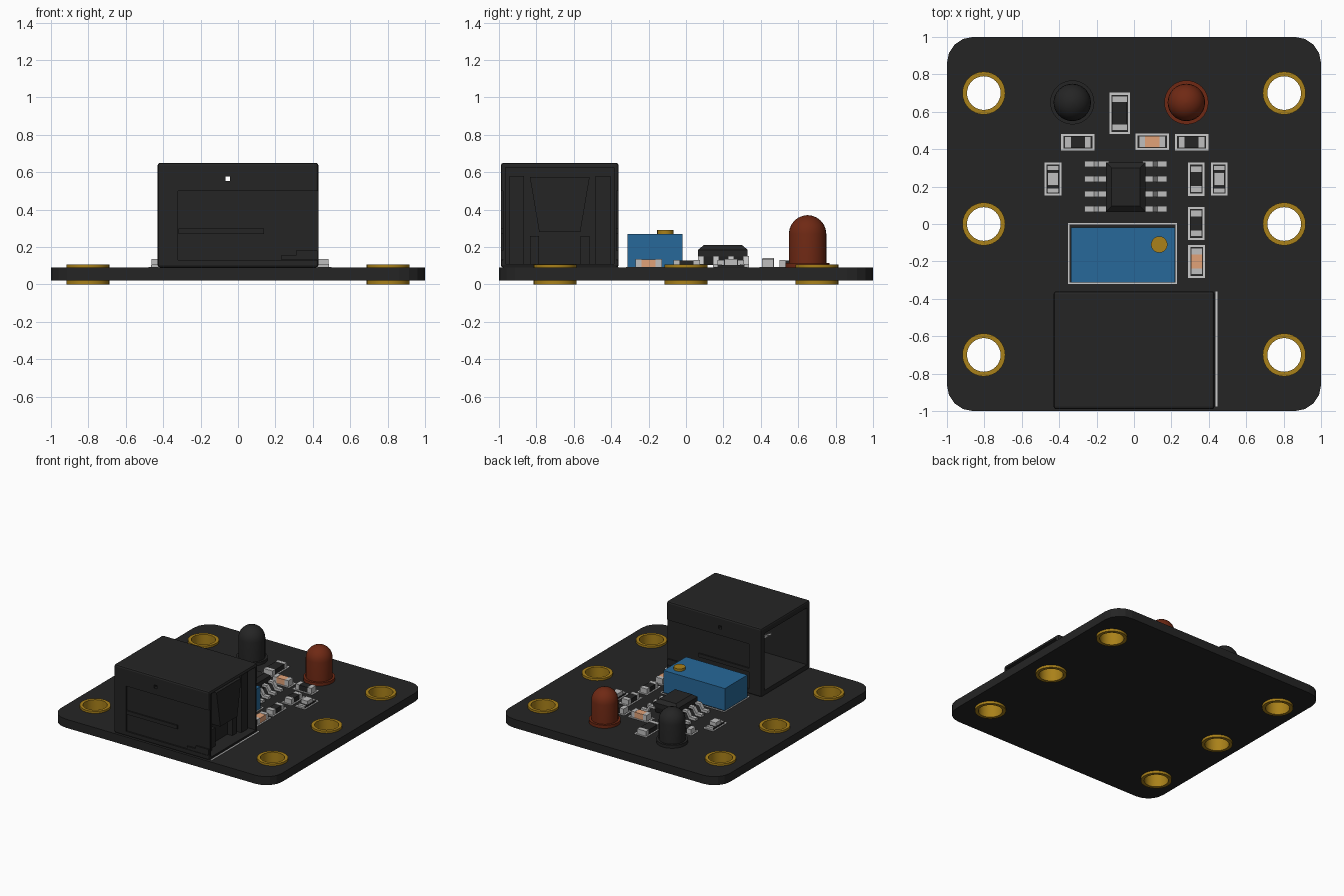
import bpy, bmesh, math
from mathutils import Matrix, Vector

if "Cube" in bpy.data.objects:
    bpy.data.objects.remove(bpy.data.objects["Cube"])

def material(name, r, g, b):
    m = bpy.data.materials.new(name)
    m.diffuse_color = (r, g, b, 1)
    m.use_nodes = True
    m.node_tree.nodes["Principled BSDF"].inputs["Base Color"].default_value = m.diffuse_color
    return m

BLACK = material("black", 0.018, 0.018, 0.018)
GOLD = material("gold", 0.40, 0.22, 0.01)
BLUE = material("blue", 0.02, 0.14, 0.32)
RED = material("dark red", 0.16, 0.022, 0.007)
TAN = material("tan", 0.75, 0.36, 0.19)
METAL = material("light metal", 0.52, 0.52, 0.52)
SILK = material("silk white", 0.60, 0.60, 0.60)
TOP = 0.09  # board top surface

def finish(name, bm, mats, smooth=False):
    bmesh.ops.recalc_face_normals(bm, faces=bm.faces)
    me = bpy.data.meshes.new(name)
    bm.to_mesh(me)
    bm.free()
    for m in mats:
        me.materials.append(m)
    ob = bpy.data.objects.new(name, me)
    bpy.context.collection.objects.link(ob)
    bpy.context.view_layer.objects.active = ob
    if smooth:
        for o in bpy.context.selected_objects:
            o.select_set(False)
        ob.select_set(True)
        bpy.ops.object.shade_smooth_by_angle(angle=math.radians(35))
    return ob

def add_box(bm, x0, x1, y0, y1, z0, z1, mi=0):
    mat = Matrix.Translation(((x0 + x1) / 2, (y0 + y1) / 2, (z0 + z1) / 2)) @ \
        Matrix.Diagonal((x1 - x0, y1 - y0, z1 - z0, 1))
    vs = bmesh.ops.create_cube(bm, size=1, matrix=mat)["verts"]
    for f in {f for v in vs for f in v.link_faces}:
        f.material_index = mi

def boxes(name, mats, items):
    bm = bmesh.new()
    for it in items:
        add_box(bm, *it)
    return finish(name, bm, mats)

def add_prism(bm, pts, offset):
    """Extrude a flat polygon of 3D points along an offset."""
    f = bm.faces.new([bm.verts.new(p) for p in pts])
    ext = bmesh.ops.extrude_face_region(bm, geom=[f], use_keep_orig=True)["geom"]
    bmesh.ops.translate(bm, vec=offset, verts=[g for g in ext if isinstance(g, bmesh.types.BMVert)])

def lathe(name, profile, n, mat, x, y, closed=False):
    """Spin (radius, z) points; open profiles are capped at both ends."""
    bm = bmesh.new()
    rings = [[bm.verts.new((x + r * math.cos(2 * math.pi * i / n),
                            y + r * math.sin(2 * math.pi * i / n), z)) for i in range(n)]
             for r, z in profile]
    pairs = list(zip(rings, rings[1:])) + ([(rings[-1], rings[0])] if closed else [])
    for a, b in pairs:
        for i in range(n):
            j = (i + 1) % n
            bm.faces.new((a[i], a[j], b[j], b[i]))
    if not closed:
        bm.faces.new(rings[0])
        bm.faces.new(rings[-1])
    return finish(name, bm, [mat], True)

def cut(ob, cutter):
    mod = ob.modifiers.new("cut", "BOOLEAN")
    mod.operation, mod.solver, mod.object = "DIFFERENCE", "EXACT", cutter
    bpy.context.view_layer.objects.active = ob
    bpy.ops.object.modifier_apply(modifier=mod.name)
    bpy.data.objects.remove(cutter)

# Board with rounded corners
R = 0.14
outline = []
for k, (sx, sy) in enumerate([(1, 1), (-1, 1), (-1, -1), (1, -1)]):
    for i in range(5):
        a = math.pi / 2 * (k + i / 4)
        outline.append((sx * (1 - R) + R * math.cos(a), sy * (1 - R) + R * math.sin(a), 0.02))
bm = bmesh.new()
add_prism(bm, outline, Vector((0, 0, TOP - 0.02)))
board = finish("board", bm, [BLACK])

# Plated mounting holes
for sx in (-0.803, 0.803):
    for y in (-0.7, 0.0, 0.7):
        cut(board, lathe("hole_cutter", [(0.1, -0.1), (0.1, 0.3)], 32, BLACK, sx, y))
        lathe("plated_hole", [(0.09, 0), (0.115, 0), (0.115, 0.107), (0.09, 0.107)],
              32, GOLD, sx, y, True)

# Domed leads: dark sensor and red lamp
dome = [(0.1 * math.cos(math.radians(a)), 0.27 + 0.1 * math.sin(math.radians(a)))
        for a in (0, 15, 30, 45, 60, 75, 88)]
bulb = [(0.118, TOP), (0.118, 0.115), (0.1, 0.115)] + dome
lathe("dark_sensor", bulb, 32, BLACK, -0.33, 0.65)
lathe("red_lamp", bulb, 32, RED, 0.28, 0.65)

def frame(bm, x0, x1, y0, y1, w=0.011, mi=0):
    z = (TOP - 0.002, TOP + 0.004)
    for a, b, c, d in ((x0, x1, y0, y0 + w), (x0, x1, y1 - w, y1),
                       (x0, x0 + w, y0 + w, y1 - w), (x1 - w, x1, y0 + w, y1 - w)):
        add_box(bm, a, b, c, d, *z, mi)

# Small surface parts with printed outlines
def chip(name, x, y, upright, body, h=0.04, L=0.178, W=0.09, raised=0.0):
    bm = bmesh.new()
    def put(u0, u1, v, z1, mi):
        if upright:
            add_box(bm, x - v, x + v, y + u0, y + u1, TOP - 0.002, z1, mi)
        else:
            add_box(bm, x + u0, x + u1, y - v, y + v, TOP - 0.002, z1, mi)
    e, v = L / 2 - 0.018, W / 2 - 0.014
    put(-e, -e + 0.033, v, TOP + h, 1)
    put(e - 0.033, e, v, TOP + h, 1)
    put(-e + 0.033, e - 0.033, v - 0.001, TOP + h - 0.002 + raised, 0)
    a, b = (W / 2, L / 2) if upright else (L / 2, W / 2)
    frame(bm, x - a, x + a, y - b, y + b, mi=2)
    finish(name, bm, [body, METAL, SILK])

chip("sensor_resistor", -0.077, 0.592, True, BLACK, L=0.22, W=0.11)
chip("left_resistor", -0.30, 0.437, False, BLACK)
chip("upper_capacitor", 0.098, 0.44, False, TAN, 0.05)
chip("lamp_resistor", 0.308, 0.437, False, BLACK, 0.045)
chip("inner_resistor", 0.333, 0.24, True, BLACK)
chip("lower_resistor", 0.333, 0.003, True, BLACK)
chip("lower_capacitor", 0.335, -0.2, True, TAN, 0.045)

# Indicator lights: pale block between dark-edged ends
for name, x in (("left_indicator", -0.433), ("right_indicator", 0.456)):
    y = 0.24
    bm = bmesh.new()
    add_box(bm, x - 0.031, x + 0.031, y - 0.07, y + 0.07, TOP, TOP + 0.015, 0)
    add_box(bm, x - 0.029, x + 0.029, y - 0.035, y + 0.035, TOP + 0.015, TOP + 0.045, 1)
    for s in (-1, 1):
        add_box(bm, x - 0.03, x + 0.03, y + s * 0.062 - 0.012, y + s * 0.062 + 0.012, TOP, TOP + 0.02, 1)
    frame(bm, x - 0.045, x + 0.045, 0.153, 0.33, mi=2)
    finish(name, bm, [BLACK, METAL, SILK])

# Amplifier chip: bevelled body with eight bent legs
bm = bmesh.new()
def ring(d, z):
    return [bm.verts.new((cx, cy, z)) for cx, cy in
            ((-0.15 + d, 0.065 + d), (0.062 - d, 0.065 + d), (0.062 - d, 0.33 - d), (-0.15 + d, 0.33 - d))]
rs = [ring(0.01, 0.105), ring(0, 0.15), ring(0, 0.185), ring(0.03, 0.21)]
bm.faces.new(rs[0])
bm.faces.new(rs[-1])
for a, b in zip(rs, rs[1:]):
    for i in range(4):
        bm.faces.new((a[i], a[i - 1], b[i - 1], b[i]))
finish("amplifier_body", bm, [BLACK])
bm = bmesh.new()
leg = [(0.09, 0.152), (0.145, 0.152), (0.17, 0.11), (0.22, 0.11), (0.22, 0.09),
       (0.16, 0.09), (0.137, 0.134), (0.09, 0.134)]
for s in (-1, 1):
    for y in (0.08, 0.16, 0.24, 0.32):
        add_prism(bm, [(-0.044 + s * u, y - 0.016, z) for u, z in leg], Vector((0, 0.032, 0)))
finish("amplifier_legs", bm, [METAL])

# Trimmer with adjusting screw and printed outline
boxes("trimmer_body", [BLUE], [(-0.338, 0.218, -0.312, -0.02, TOP, 0.27)])
lathe("trimmer_screw", [(0.044, 0.26), (0.044, 0.29)], 20, GOLD, 0.135, -0.11)
bm = bmesh.new()
frame(bm, -0.353, 0.231, -0.322, 0.005, 0.008)
add_box(bm, 0.436, 0.446, -0.975, -0.36, TOP - 0.002, TOP + 0.004)
finish("printed_outlines", bm, [SILK])

# Socket housing: hollowed from both ends, panels recessed in front and back
Y0, Y1, YM = -0.99, -0.36, -0.675
housing = boxes("socket_housing", [BLACK], [(-0.43, 0.43, Y0, Y1, TOP, 0.65)])
bev = housing.modifiers.new("bevel", "BEVEL")
bev.width, bev.segments = 0.014, 2
bpy.context.view_layer.objects.active = housing
bpy.ops.object.modifier_apply(modifier="bevel")
cut(housing, boxes("cavity_left", [BLACK], [(-0.6, 0.10, Y0 + 0.04, Y1 - 0.04, 0.135, 0.60)]))
cut(housing, boxes("cavity_right", [BLACK], [(0.30, 0.6, Y0 + 0.025, Y1 - 0.025, 0.11, 0.625)]))
for s, yf in ((-1, Y0), (1, Y1)):
    y0, y1 = sorted((yf - s * 0.012, yf + s * 0.1))
    cut(housing, boxes("panel_cutter", [BLACK], [(-0.32, 0.44, y0, y1, 0.13, 0.50)]))
    pin = boxes("pin_hole_cutter", [BLACK], [(-0.068, -0.042, Y0 - 0.1, Y1 + 0.1, 0.552, 0.578)])
    if s == 1:
        cut(housing, pin)
    else:
        bpy.data.objects.remove(pin)
    # raised rib and corner step on the recessed panel
    a, b = sorted((yf - s * 0.02, yf - s * 0.001))
    boxes("socket_rib", [BLACK], [(-0.318, 0.14, a, b, 0.27, 0.30), (0.23, 0.425, a, b, 0.132, 0.155),
                                  (0.31, 0.425, a, b, 0.15, 0.18)])

# Right end of socket: tapered latch and side pillars
bm = bmesh.new()
latch = [(-0.16, 0.575), (0.16, 0.575), (0.11, 0.28), (-0.11, 0.28)]
add_prism(bm, [(0.29, YM + u, z) for u, z in latch], Vector((0.10, 0, 0)))
for s in (-1, 1):
    ys = sorted((YM + s * 0.19, YM + s * 0.27))
    add_box(bm, 0.29, 0.37, *ys, 0.105, 0.58)
    ys = sorted((YM + s * 0.11, YM + s * 0.16))
    add_box(bm, 0.29, 0.345, *ys, 0.105, 0.26)
finish("socket_latch", bm, [BLACK])

# Spring contacts inside the left opening
bm = bmesh.new()
for i in range(6):
    y = YM + (i - 2.5) * 0.05
    add_prism(bm, [(0.10, y, 0.22), (-0.22, y, 0.40), (-0.22, y, 0.385), (0.10, y, 0.20)],
              Vector((0, 0.016, 0)))
finish("socket_contacts", bm, [METAL])
